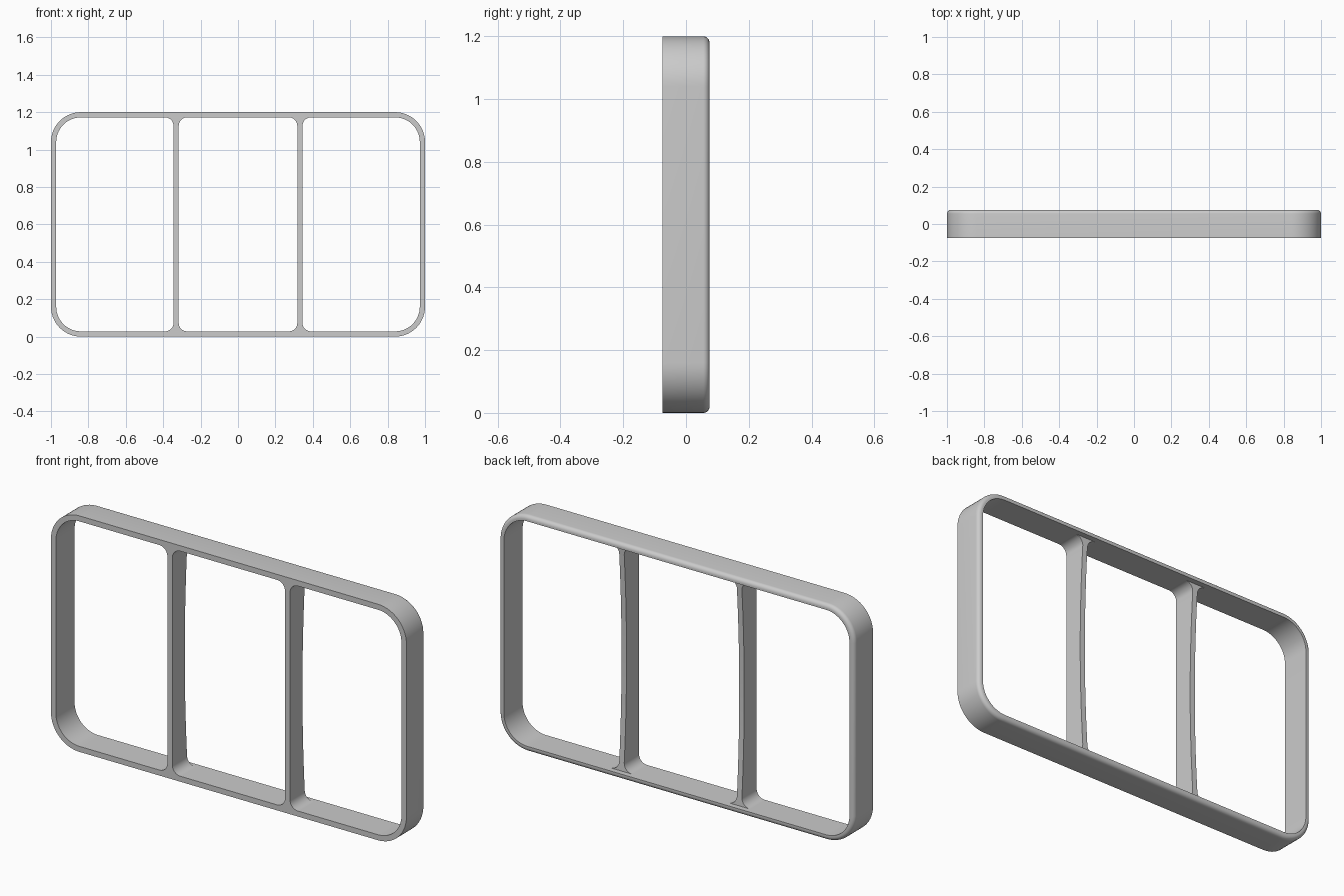
import bpy
import bmesh
from math import sin, cos, pi, sqrt

WIDTH, HEIGHT, DEPTH = 2.0, 1.2, 0.15
WALL, CORNER = 0.028, 0.16
FRONT, BACK = -DEPTH / 2, DEPTH / 2
ROUND = 0.02                    # rounded outer edge at the back
BAR_X, BAR_W, FILLET = 0.331, 0.028, 0.045

if "Cube" in bpy.data.objects:
    bpy.data.objects.remove(bpy.data.objects["Cube"])

grey = bpy.data.materials.new("plain grey")
grey.use_nodes = True
colour = (0.6, 0.6, 0.6, 1)
grey.diffuse_color = colour
grey.node_tree.nodes["Principled BSDF"].inputs["Base Color"].default_value = colour


def skin(name, rings, close_rings):
    """Join rings of points with quads and add the result as an object."""
    bm = bmesh.new()
    rows = [[bm.verts.new(p) for p in ring] for ring in rings]
    n = len(rows[0])
    pairs = list(zip(rows, rows[1:]))
    if close_rings:
        pairs.append((rows[-1], rows[0]))
    for a, b in pairs:
        for i in range(n):
            j = (i + 1) % n
            bm.faces.new((a[i], a[j], b[j], b[i]))
    bmesh.ops.recalc_face_normals(bm, faces=bm.faces)
    mesh = bpy.data.meshes.new(name)
    bm.to_mesh(mesh)
    bm.free()
    mesh.materials.append(grey)
    obj = bpy.data.objects.new(name, mesh)
    bpy.context.collection.objects.link(obj)
    bpy.ops.object.select_all(action='DESELECT')
    obj.select_set(True)
    bpy.context.view_layer.objects.active = obj
    bpy.ops.object.shade_smooth_by_angle(angle=pi / 6)
    return obj


def rounded_rectangle(inset, y, steps=14):
    """Upright rounded rectangle, moved inwards by inset."""
    points = []
    for corner, (sx, sz) in enumerate([(1, 1), (-1, 1), (-1, -1), (1, -1)]):
        cx = sx * (WIDTH / 2 - CORNER)
        cz = HEIGHT / 2 + sz * (HEIGHT / 2 - CORNER)
        for k in range(steps + 1):
            a = (corner + k / steps) * pi / 2
            r = CORNER - inset
            points.append((cx + r * cos(a), y, cz + r * sin(a)))
    return points


# Outer frame: wall section with a rounded back edge, swept round the outline
section = [(WALL, FRONT), (0, FRONT)]
for k in range(7):
    a = k / 6 * pi / 2
    section.append((ROUND * (1 - cos(a)), BACK - ROUND + ROUND * sin(a)))
section.append((WALL, BACK))
skin("outer_frame", [rounded_rectangle(d, y) for d, y in section], True)

# Heights along a divider, finer inside the end fillets
low, high = WALL, HEIGHT - WALL
curve = [FILLET * (1 - cos(k / 10 * pi / 2)) for k in range(11)]
middle = [low + FILLET + (high - low - 2 * FILLET) * k / 24 for k in range(1, 24)]
heights = [low + c for c in curve] + middle + [high - c for c in reversed(curve)]


def divider_ring(x, z):
    """Cross-section: flared at the ends, hollowed along the back."""
    gap = min(z - low, high - z, FILLET)
    half = BAR_W / 2 + FILLET - sqrt(max(0, FILLET**2 - (FILLET - gap)**2))
    t = (z - HEIGHT / 2) / (HEIGHT / 2)
    back = 0.025 + 0.024 * t * t
    return [(x - half, FRONT, z), (x + half, FRONT, z),
            (x + half, back, z), (x - half, back, z)]


# Two upright dividers
for side, x in (("left", BAR_X), ("right", -BAR_X)):
    skin(side + "_divider", [divider_ring(x, z) for z in heights], False)
